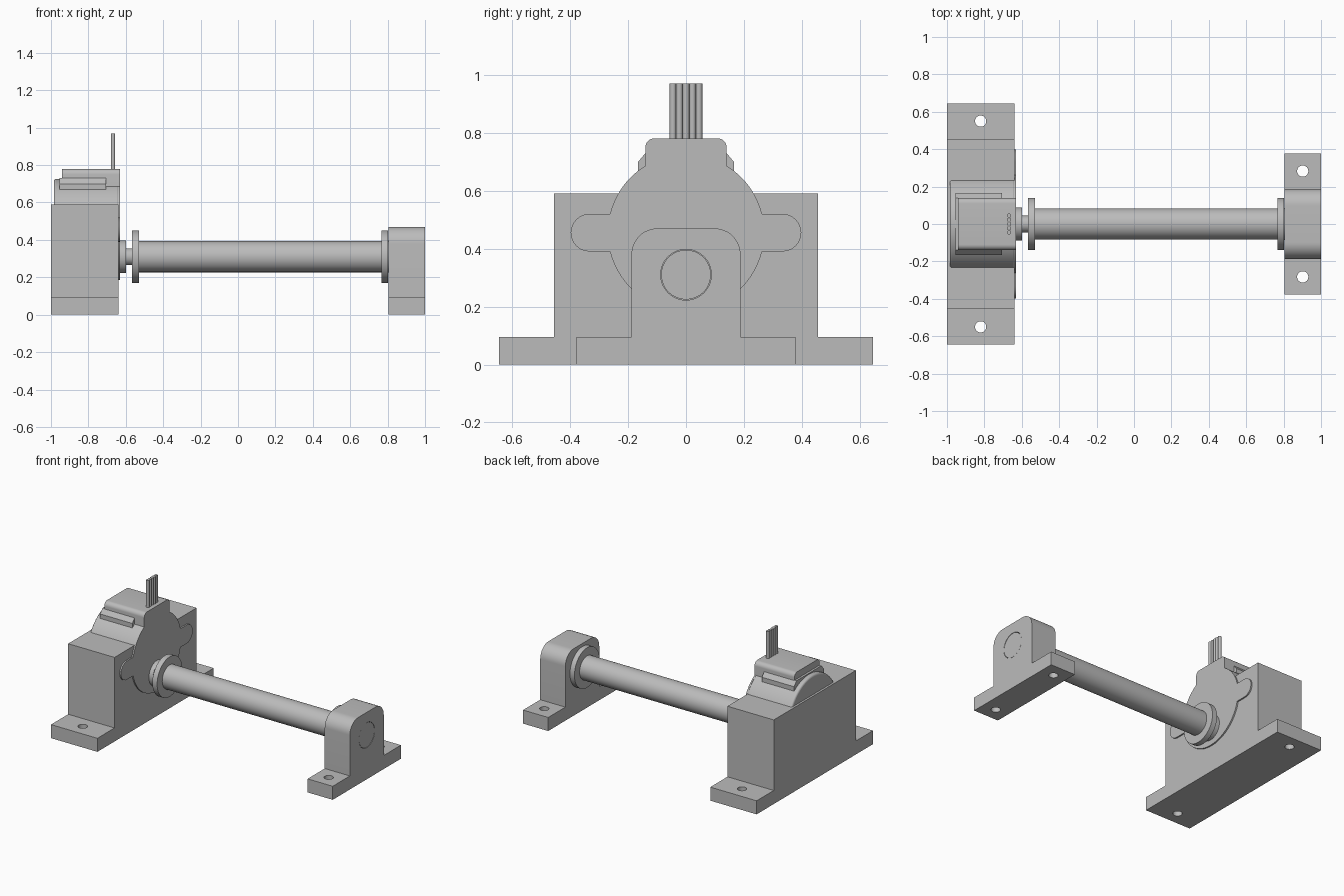
import bpy, bmesh, math
from mathutils import Matrix

if "Cube" in bpy.data.objects:
    bpy.data.objects.remove(bpy.data.objects["Cube"])

grey = bpy.data.materials.new("plain_grey")
grey.diffuse_color = (0.5, 0.5, 0.5, 1)
grey.use_nodes = True
grey.node_tree.nodes["Principled BSDF"].inputs["Base Color"].default_value = grey.diffuse_color


def finish(name, bm, smooth=True):
    bmesh.ops.recalc_face_normals(bm, faces=bm.faces)
    mesh = bpy.data.meshes.new(name)
    bm.to_mesh(mesh)
    bm.free()
    mesh.materials.append(grey)
    ob = bpy.data.objects.new(name, mesh)
    bpy.context.collection.objects.link(ob)
    if smooth:
        shade(ob)
    return ob


def shade(ob):
    bpy.ops.object.select_all(action='DESELECT')
    ob.select_set(True)
    bpy.context.view_layer.objects.active = ob
    bpy.ops.object.shade_smooth_by_angle(angle=math.radians(30))


def prism(name, outline, x0, x1):
    """Extrude a (y, z) outline along x."""
    bm = bmesh.new()
    face = bm.faces.new([bm.verts.new((x0, y, z)) for y, z in outline])
    ext = bmesh.ops.extrude_face_region(bm, geom=[face])["geom"]
    for v in ext:
        if isinstance(v, bmesh.types.BMVert):
            v.co.x = x1
    return finish(name, bm)


def arc(cy, cz, r, a0, a1, n=12):
    return [(cy + r * math.cos(math.radians(a0 + (a1 - a0) * i / n)),
             cz + r * math.sin(math.radians(a0 + (a1 - a0) * i / n))) for i in range(n + 1)]


def cylinder(name, r, a, b, axis='X', at=(0, 0), n=64):
    """Cylinder from a to b on an axis; at = the two other coordinates."""
    bm = bmesh.new()
    bmesh.ops.create_cone(bm, cap_ends=True, segments=n, radius1=r, radius2=r, depth=b - a)
    mid = (a + b) / 2
    if axis == 'X':
        mat = Matrix.Translation((mid, *at)) @ Matrix.Rotation(math.pi / 2, 4, 'Y')
    else:
        mat = Matrix.Translation((*at, mid))
    bm.transform(mat)
    return finish(name, bm)


def cut(ob, cutters):
    for c in cutters:
        mod = ob.modifiers.new("cut", 'BOOLEAN')
        mod.operation, mod.solver, mod.object = 'DIFFERENCE', 'EXACT', c
        bpy.context.view_layer.objects.active = ob
        bpy.ops.object.modifier_apply(modifier=mod.name)
    for c in cutters:
        c.hide_render = True
        bpy.data.objects.remove(c)
    shade(ob)


def bracket(name, x0, x1, foot, half, top, r):
    """Footed block, with optional rounded top corners."""
    if r:
        crown = arc(half - r, top - r, r, 0, 90) + arc(r - half, top - r, r, 90, 180)
    else:
        crown = [(half, top), (-half, top)]
    return prism(name, [(-foot, 0), (foot, 0), (foot, 0.095), (half, 0.095)] + crown
                 + [(-half, 0.095), (-foot, 0.095)], x0, x1)


MZ, SZ = 0.455, 0.31   # heights of motor axis and shaft axis
SIDES = (-1, 1)

# Motor bracket with open pocket, screw holes and blind mounting holes
mount = bracket("motor_bracket", -1, -0.64, 0.645, 0.455, 0.59, 0)
cut(mount, [cylinder("pocket", 0.272, -1.1, -0.5, 'X', (0, MZ), 96)]
    + [cylinder("screw_hole", 0.03, -0.1, 0.2, 'Z', (-0.82, s * 0.55), 32) for s in SIDES]
    + [cylinder("ear_hole", 0.039, -0.84, -0.5, 'X', (s * 0.333, MZ), 32) for s in SIDES])

# Motor body with softened rear rim
motor = cylinder("motor_body", 0.27, -0.985, -0.635, 'X', (0, MZ), 96)
bev = motor.modifiers.new("rim", 'BEVEL')
bev.width, bev.segments, bev.limit_method = 0.012, 3, 'ANGLE'
bev.angle_limit = math.radians(40)

# Mounting plate with two ears
dz = 0.065
a = math.degrees(math.asin(dz / 0.27))
plate_outline = (arc(0.333, MZ, dz, -90, 90) + arc(0, MZ, 0.27, a, 180 - a, 40)
                 + arc(-0.333, MZ, dz, 90, 270) + arc(0, MZ, 0.27, 180 + a, 360 - a, 40))
plate = prism("mounting_plate", plate_outline, -0.641, -0.63)
cut(plate, [cylinder("ear_hole", 0.039, -0.7, -0.5, 'X', (s * 0.333, MZ), 32) for s in SIDES])

# Connector housing on top of the motor, and its side clips
prism("connector_housing", [(-0.14, 0.6), (0.14, 0.6)] + arc(0.11, 0.75, 0.03, 0, 90, 8)
      + arc(-0.11, 0.75, 0.03, 90, 180, 8), -0.94, -0.63)
prism("connector_clip", [(-0.165, 0.665), (0.165, 0.665), (0.165, 0.70), (0.138, 0.732),
                         (-0.138, 0.732), (-0.165, 0.70)], -0.955, -0.705)

# Ribbon of five wires
for i in range(5):
    cylinder(f"wire_{i + 1}", 0.0115, 0.77, 0.97, 'Z', (-0.668, (i - 2) * 0.0225), 16)

# Motor boss, drive shaft, roller and its end discs
for name, r, x0, x1 in (("motor_boss", 0.088, -0.635, -0.60),
                        ("drive_shaft", 0.045, -0.61, -0.56),
                        ("left_disc", 0.14, -0.567, -0.53),
                        ("roller", 0.083, -0.54, 0.78),
                        ("right_disc", 0.14, 0.768, 0.803),
                        ("roller_pin", 0.0855, 0.79, 0.999)):
    cylinder(name, r, x0, x1, 'X', (0, SZ))

# Bearing bracket with rounded top
bearing = bracket("bearing_bracket", 0.805, 1, 0.378, 0.188, 0.47, 0.09)
cut(bearing, [cylinder("bore", 0.0875, 0.7, 1.1, 'X', (0, SZ))]
    + [cylinder("screw_hole", 0.03, -0.1, 0.2, 'Z', (0.902, s * 0.283), 32) for s in SIDES])
